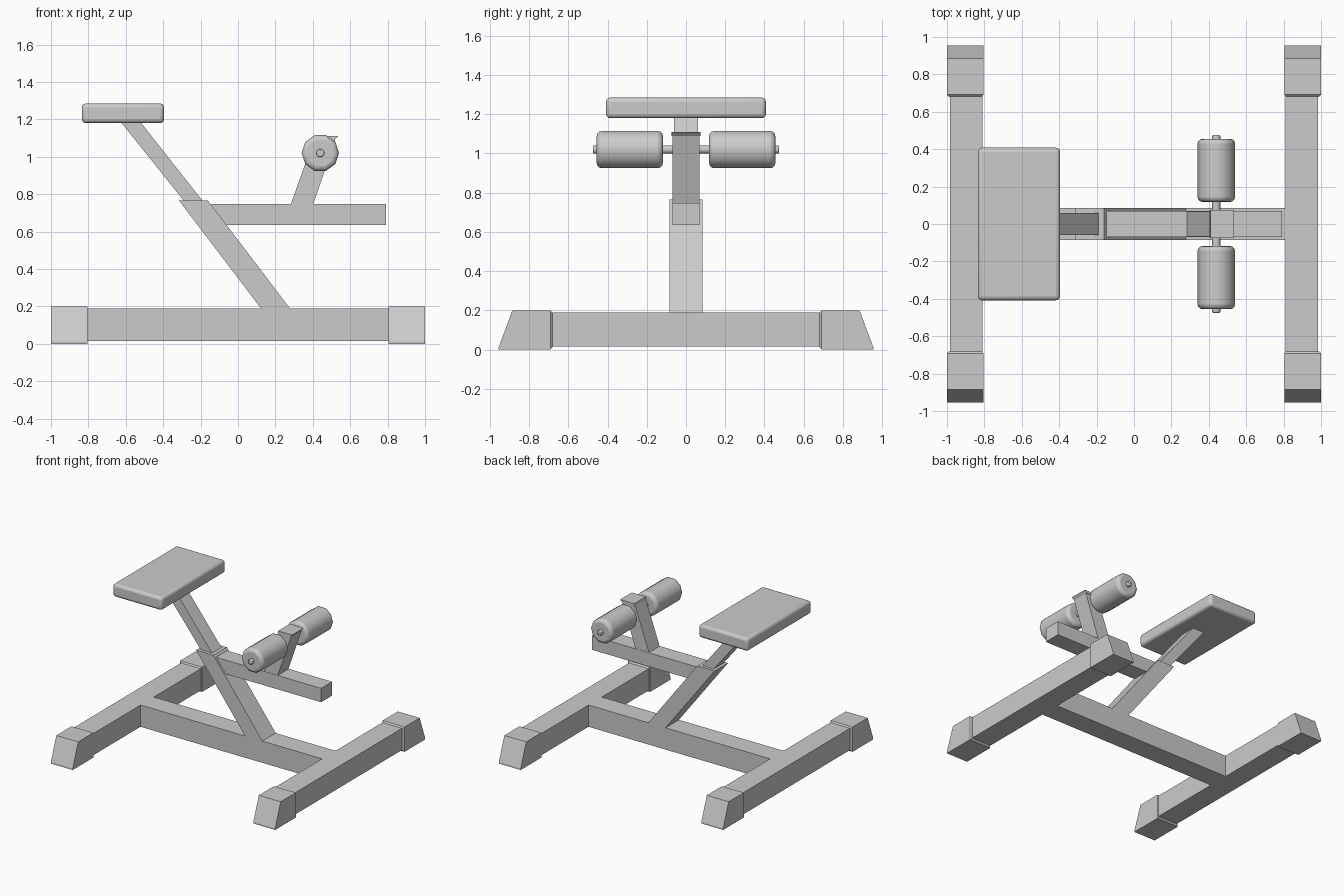
import bpy
import bmesh
import math
from mathutils import Vector

cube = bpy.data.objects.get("Cube")
if cube:
    bpy.data.objects.remove(cube, do_unlink=True)

GREY = (0.6, 0.6, 0.6, 1.0)
mat = bpy.data.materials.new("plain grey")
mat.use_nodes = True
mat.diffuse_color = GREY
mat.node_tree.nodes["Principled BSDF"].inputs["Base Color"].default_value = GREY


def prism(name, outline, axis, start, end):
    """Extrude a closed 2D outline along x or y."""
    place = (lambda u, v, d: (d, u, v)) if axis == "x" else (lambda u, v, d: (u, d, v))
    bm = bmesh.new()
    face = bm.faces.new([bm.verts.new(place(u, v, start)) for u, v in outline])
    moved = bmesh.ops.extrude_face_region(bm, geom=[face])["geom"]
    bmesh.ops.translate(bm, vec=Vector(place(0, 0, end - start)),
                        verts=[g for g in moved if isinstance(g, bmesh.types.BMVert)])
    bmesh.ops.recalc_face_normals(bm, faces=bm.faces)
    mesh = bpy.data.meshes.new(name)
    bm.to_mesh(mesh)
    bm.free()
    mesh.materials.append(mat)
    obj = bpy.data.objects.new(name, mesh)
    bpy.context.collection.objects.link(obj)
    return obj


def rect(u0, u1, v0, v1):
    return [(u0, v0), (u1, v0), (u1, v1), (u0, v1)]


def ring(cx, cz, radius, sides):
    return [(cx + radius * math.cos(math.tau * i / sides),
             cz + radius * math.sin(math.tau * i / sides)) for i in range(sides)]


def soften(obj, width, segments):
    mod = obj.modifiers.new("rounded edges", "BEVEL")
    mod.width = width
    mod.segments = segments
    mod.limit_method = "ANGLE"
    mod.angle_limit = math.radians(50)
    smooth(obj)


def smooth(obj):
    bpy.ops.object.select_all(action="DESELECT")
    obj.select_set(True)
    bpy.context.view_layer.objects.active = obj
    bpy.ops.object.shade_smooth_by_angle(angle=math.radians(40))


def chamfer_inner_end(obj, y_inner):
    bm = bmesh.new()
    bm.from_mesh(obj.data)
    edges = [e for e in bm.edges if all(abs(v.co.y - y_inner) < 0.001 for v in e.verts)]
    bmesh.ops.bevel(bm, geom=edges, offset=0.012, segments=1, affect="EDGES")
    bm.to_mesh(obj.data)
    bm.free()


# Floor frame: cross beam, two side rails and four sloped end caps
prism("cross_beam", rect(-0.82, 0.82, 0.015, 0.19), "y", -0.085, 0.085)
for side, sx in (("left", 1), ("right", -1)):
    prism(side + "_rail", rect(-0.86, 0.86, 0.015, 0.19), "x", sx * 0.81, sx * 0.985)
    for end, sy in (("front", -1), ("back", 1)):
        outline = [(sy * y, z) for y, z in ((0.68, 0), (0.955, 0), (0.955, 0.012),
                                            (0.885, 0.2), (0.68, 0.2))]
        cap = prism(f"{end}_{side}_end_cap", outline, "x", sx * 0.805, sx)
        chamfer_inner_end(cap, sy * 0.68)

# Slanted sleeve and the seat post that slides inside it
prism("post_sleeve", [(0.13, 0.18), (0.285, 0.18), (-0.16, 0.765), (-0.315, 0.765)],
      "y", -0.085, 0.085)
prism("seat_post", [(-0.27, 0.74), (-0.17, 0.74), (-0.525, 1.19), (-0.63, 1.19)],
      "y", -0.06, 0.06)

# Padded seat
soften(prism("seat", rect(-0.835, -0.395, 1.18, 1.285), "y", -0.408, 0.408), 0.022, 3)

# Level arm with its leaning roller post and top plate
prism("level_arm", [(-0.07, 0.635), (0.79, 0.635), (0.79, 0.747), (-0.155, 0.747)],
      "y", -0.07, 0.07)
prism("roller_post", [(0.28, 0.74), (0.40, 0.74), (0.52, 1.09), (0.405, 1.09)],
      "y", -0.068, 0.068)
prism("roller_post_cap", [(0.405, 1.09), (0.515, 1.09), (0.535, 1.11), (0.41, 1.11)],
      "y", -0.074, 0.074)

# Roller axle and foam rollers
soften(prism("roller_axle", ring(0.44, 1.02, 0.022, 10), "y", -0.475, 0.475), 0.006, 2)
for end, sy in (("front", -1), ("back", 1)):
    roller = prism(end + "_roller", ring(0.44, 1.02, 0.1, 10), "y", sy * 0.118, sy * 0.455)
    soften(roller, 0.025, 3)
